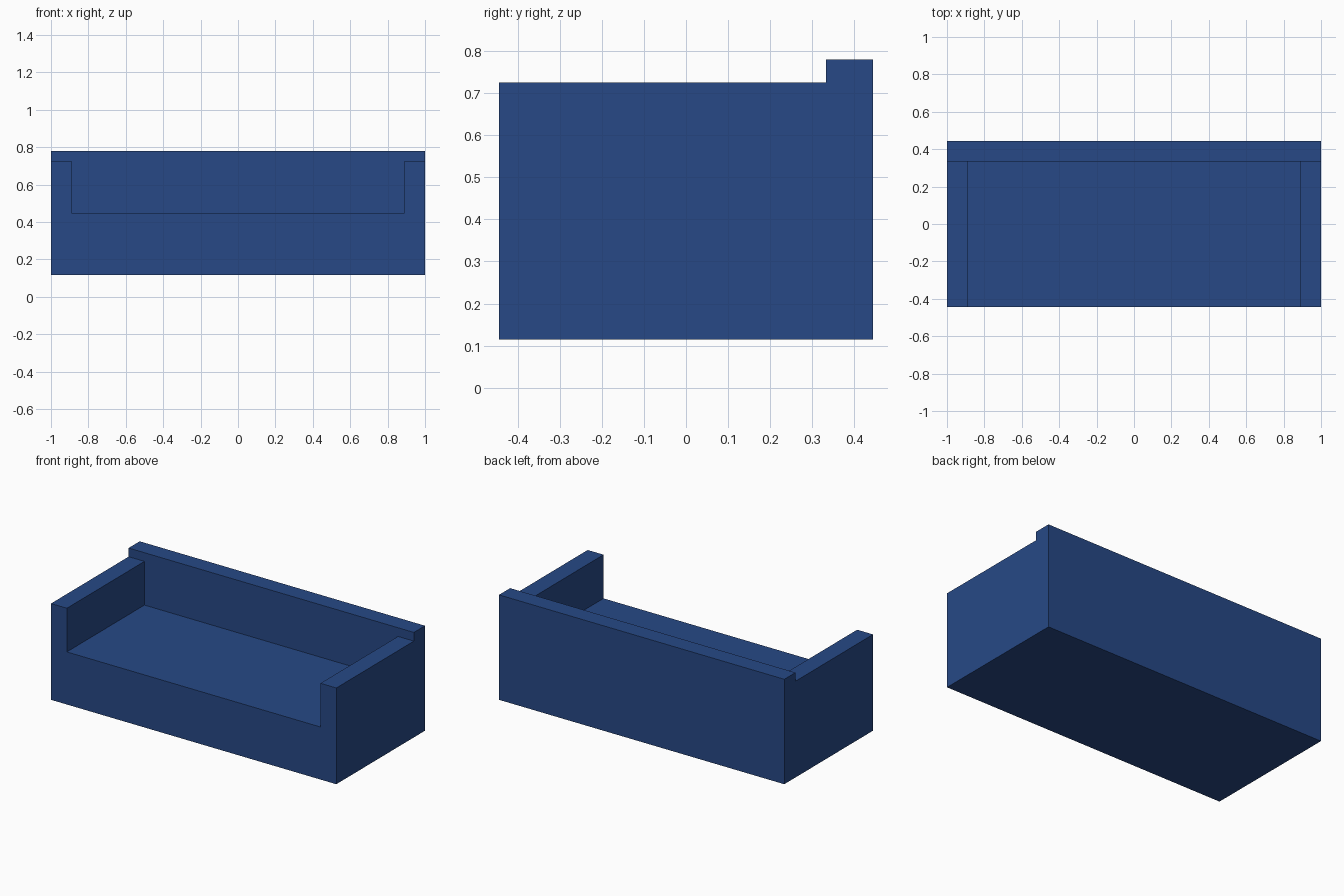
import bpy

if "Cube" in bpy.data.objects:
    bpy.data.objects.remove(bpy.data.objects["Cube"])

BOTTOM, SEAT, ARM, TOP = 0.115, 0.448, 0.725, 0.78
DEPTH, BACK_FRONT, ARM_INNER = 0.444, 0.333, 0.889


def box(name, lo, hi):
    """Axis-aligned box between two corners."""
    bpy.ops.mesh.primitive_cube_add(size=1, location=[(a + b) / 2 for a, b in zip(lo, hi)])
    ob = bpy.context.object
    ob.name = name
    ob.scale = [b - a for a, b in zip(lo, hi)]
    bpy.ops.object.transform_apply(location=True, rotation=False, scale=True)
    return ob


def carve(target, cutter):
    """Subtract the cutter and remove it."""
    mod = target.modifiers.new("carve", 'BOOLEAN')
    mod.operation = 'DIFFERENCE'
    mod.solver = 'EXACT'
    mod.object = cutter
    cutter.hide_render = True
    bpy.context.view_layer.objects.active = target
    bpy.ops.object.modifier_apply(modifier=mod.name)
    bpy.data.objects.remove(cutter)


# One solid upholstered block
sofa = box("sofa_body", (-1, -DEPTH, BOTTOM), (1, DEPTH, TOP))

# Lower the arms below the backrest
carve(sofa, box("arm_top_cutter", (-1.2, -0.6, ARM), (1.2, BACK_FRONT, 1)))

# Open the seat between the arms
carve(sofa, box("seat_cutter", (-ARM_INNER, -0.6, SEAT), (ARM_INNER, BACK_FRONT, 1)))

# Blue fabric
fabric = bpy.data.materials.new("blue_fabric")
fabric.diffuse_color = (0.02, 0.066, 0.24, 1)
fabric.use_nodes = True
fabric.node_tree.nodes["Principled BSDF"].inputs["Base Color"].default_value = fabric.diffuse_color
sofa.data.materials.clear()
sofa.data.materials.append(fabric)
